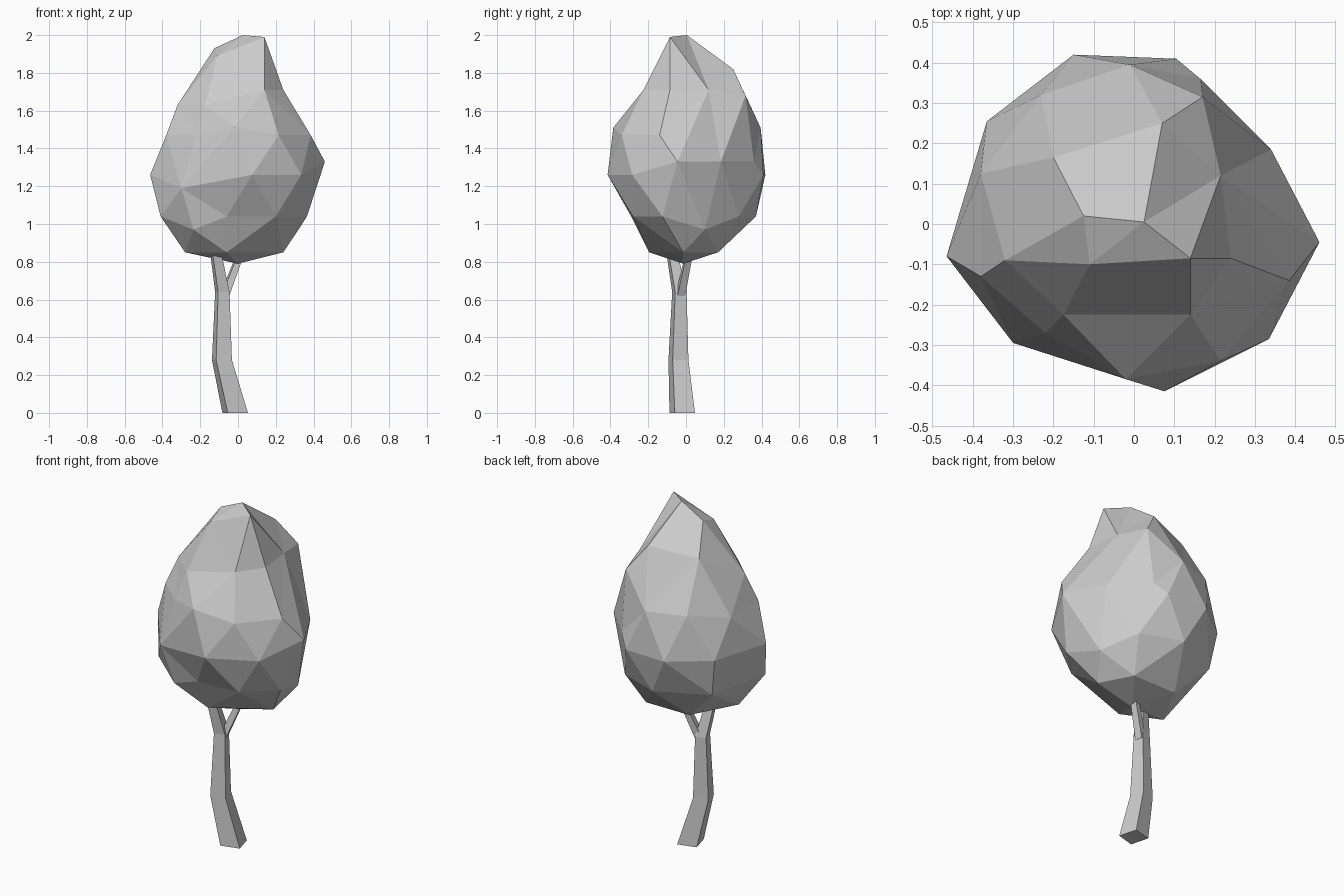
import bpy
import bmesh
from math import cos, sin, pi, radians
from mathutils import Vector

default_cube = bpy.data.objects.get("Cube")
if default_cube:
    bpy.data.objects.remove(default_cube, do_unlink=True)

# One plain grey for the whole tree
grey = bpy.data.materials.new("plain_grey")
grey.use_nodes = True
colour = (0.6, 0.6, 0.6, 1)
grey.diffuse_color = colour
grey.node_tree.nodes["Principled BSDF"].inputs["Base Color"].default_value = colour


def finish(bm, name):
    """Turn a bmesh into a flat-shaded object."""
    bmesh.ops.recalc_face_normals(bm, faces=bm.faces)
    mesh = bpy.data.meshes.new(name)
    bm.to_mesh(mesh)
    bm.free()
    mesh.materials.append(grey)
    obj = bpy.data.objects.new(name, mesh)
    bpy.context.collection.objects.link(obj)
    return obj


def limb(name, path):
    """Four-sided tapering limb along (x, y, z, radius) stations."""
    bm = bmesh.new()
    rings = []
    for x, y, z, radius in path:
        angles = [radians(60) + k * pi / 2 for k in range(4)]
        rings.append([bm.verts.new((x + radius * cos(a), y + radius * sin(a), z))
                      for a in angles])
    for low, high in zip(rings, rings[1:]):
        for k in range(4):
            n = (k + 1) % 4
            bm.faces.new((low[k], low[n], high[n], high[k]))
    bm.faces.new(rings[0][::-1])
    bm.faces.new(rings[-1])
    return finish(bm, name)


def faceted_crown(name, tiers, centre, stretch):
    """Skin horizontal cross-sections: wrap their directions on a ball,
    then pull every corner out to its true place."""
    bm = bmesh.new()
    corners = []
    for height, outline in tiers:
        for x, y in outline:
            place = Vector((x, y, height)) / 100
            direction = place - centre
            direction.z /= stretch
            corners.append((bm.verts.new(direction.normalized()), place))
    bmesh.ops.convex_hull(bm, input=bm.verts[:])
    for vert, place in corners:
        vert.co = place
    return finish(bm, name)


# Trunk and its fork
limb("trunk", [(-.015, -.02, 0, .078), (-.085, -.04, .28, .061), (-.083, -.035, .64, .044)])
limb("front_branch", [(-.083, -.035, .64, .044), (-.118, -.075, .85, .034)])
limb("back_branch", [(-.072, -.03, .62, .03), (.02, .02, .86, .023)])

# Leafy crown, cross-sections in hundredths from the tip down
crown_tiers = [
    (200, [(2.5, 0.5)]),
    (199, [(14, -8.5)]),
    (193, [(-12.5, 2)]),
    (189, [(-11, -10)]),
    (182, [(7, 25)]),
    (178, [(-20, 16.5)]),
    (171, [(14, -22.5), (24, -8.5), (21.5, 12)]),
    (168, [(17, 31.5)]),
    (163, [(-17.5, -22.5), (-32, -9)]),
    (151, [(-23, 32), (-1, 39.5), (-2, -38.5)]),
    (147, [(21.5, -34), (38.5, -14), (-38, 12.5), (-38, -13), (-22, -27)]),
    (133, [(46, -4.5), (34, 18.5), (16.5, 36)]),
    (126, [(33.5, -28.5), (7.5, -41.5), (-46.5, -8), (-36.5, 25.5),
           (-15, 42), (10.5, 41)]),
    (119, [(-30, -29.5)]),
    (104, [(36.5, -12.5), (20, -28), (-6, -29), (-41, -15),
           (-33, 23), (-4, 37), (20, 28)]),
    (97, [(-23.5, -25.5), (32, 10)]),
    (85, [(24, -1.5), (-6, -19.5), (-28, -9), (14, 17), (-14, 17)]),
    (79, [(0, -1.5)]),
]
faceted_crown("crown", crown_tiers, Vector((0, 0, 1.35)), 1.4)
